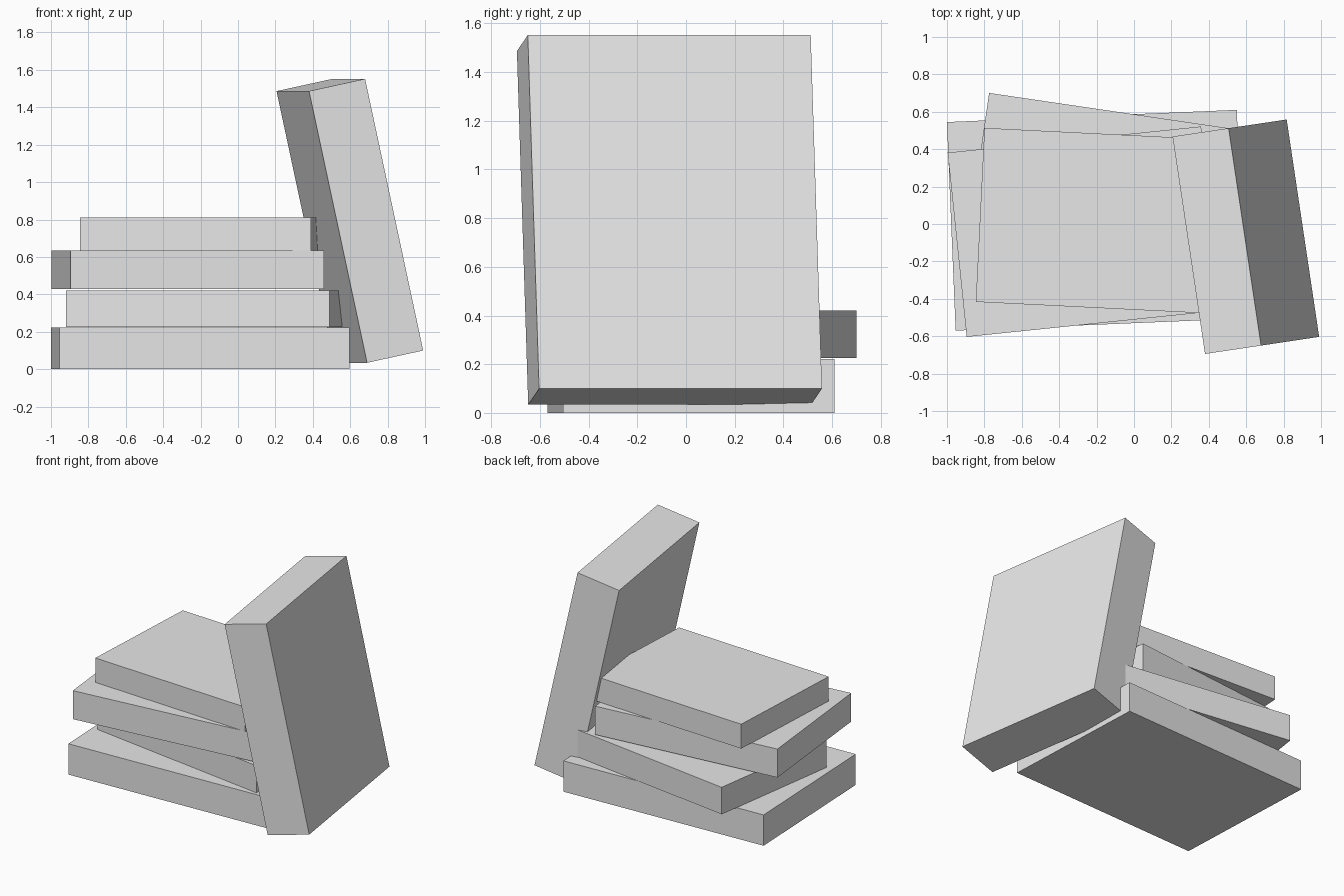
import bpy
from math import radians

cube = bpy.data.objects.get("Cube")
if cube:
    bpy.data.objects.remove(cube, do_unlink=True)

# One plain grey for every book
grey = bpy.data.materials.new("light_grey")
grey.use_nodes = True
grey.diffuse_color = (0.8, 0.8, 0.8, 1)
grey.node_tree.nodes["Principled BSDF"].inputs["Base Color"].default_value = (0.8, 0.8, 0.8, 1)


def book(name, size, centre, yaw, lean=0):
    """Add a box-shaped book, leaned sideways and then turned about z."""
    bpy.ops.mesh.primitive_cube_add(size=1, location=centre,
                                    rotation=(0, radians(lean), radians(yaw)))
    obj = bpy.context.object
    obj.name = name
    obj.scale = size
    obj.data.materials.append(grey)
    return obj


# Stack of four lying books: name, width, depth, centre x, centre y, bottom, top, yaw
stack = [
    ("bottom_book", 1.551, 1.116, -0.202, 0.02, 0.0, 0.222, 2.4),
    ("second_book", 1.425, 0.996, -0.142, 0.104, 0.225, 0.42, -8.37),
    ("third_book", 1.362, 0.99, -0.268, -0.041, 0.428, 0.633, 5.9),
    ("top_book", 1.237, 0.931, -0.205, 0.018, 0.634, 0.81, -2.85),
]
for name, width, depth, x, y, low, high, yaw in stack:
    book(name, (width, depth, high - low), (x, y, (low + high) / 2), yaw)

# Large book leaning against the stack
book("leaning_book", (0.31, 1.175, 1.486), (0.598, -0.068, 0.793), 8.5, -12.2)
